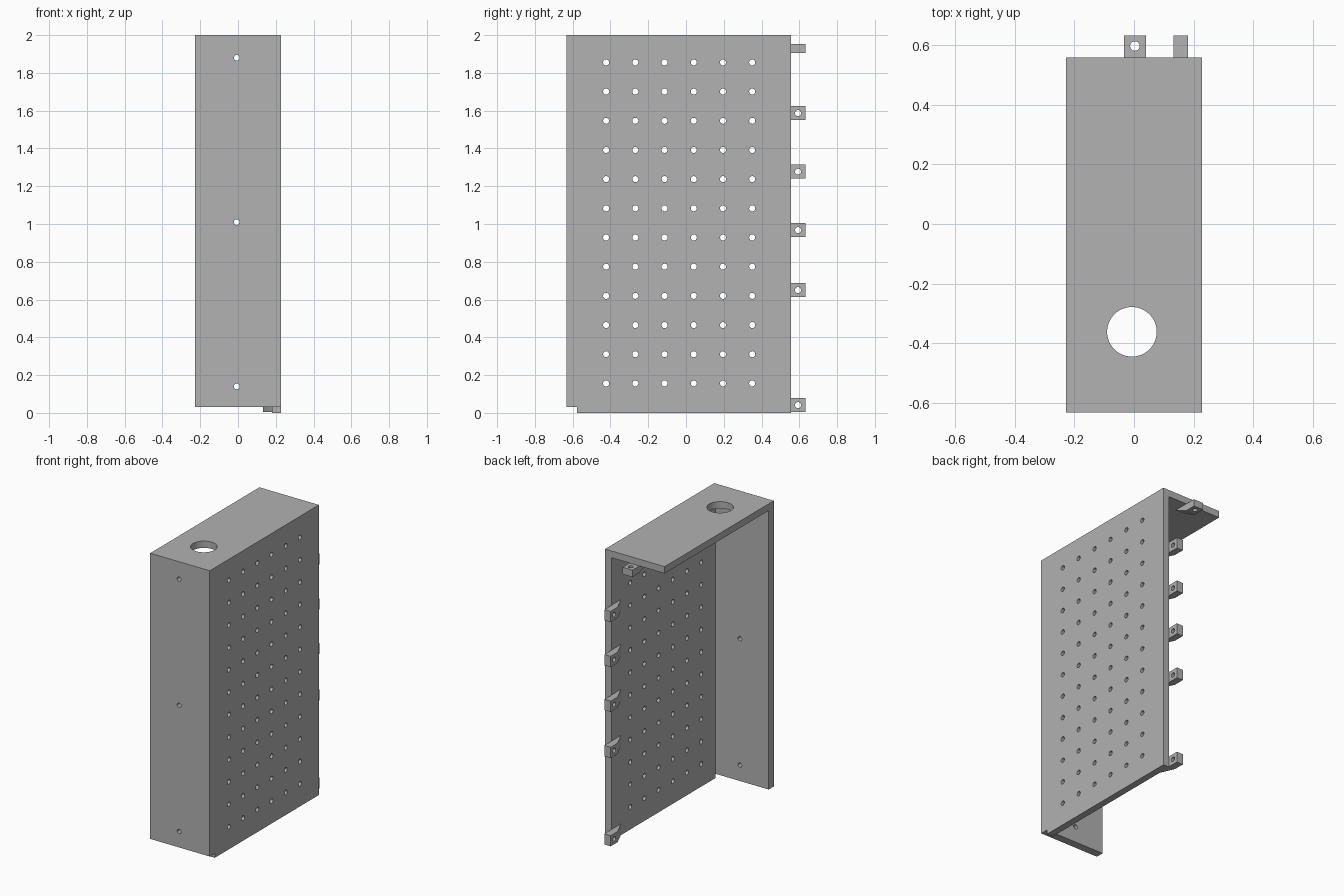
import bpy, bmesh
from mathutils import Matrix, Vector

if "Cube" in bpy.data.objects:
    bpy.data.objects.remove(bpy.data.objects["Cube"])

grey = bpy.data.materials.new("plain_grey")
grey.use_nodes = True
grey.diffuse_color = (0.445, 0.445, 0.445, 1)
grey.node_tree.nodes["Principled BSDF"].inputs["Base Color"].default_value = grey.diffuse_color

X0, X1 = -0.227, 0.227        # outer width
Y0, Y1 = -0.632, 0.557        # front face and rear rim
IN_X, IN_Y, IN_Z = 0.18, -0.577, 1.953   # inner faces of the walls


def to_object(name, bm):
    bmesh.ops.recalc_face_normals(bm, faces=bm.faces)
    mesh = bpy.data.meshes.new(name)
    bm.to_mesh(mesh)
    bm.free()
    mesh.materials.append(grey)
    obj = bpy.data.objects.new(name, mesh)
    bpy.context.collection.objects.link(obj)
    return obj


def prism(name, base, offset):
    bm = bmesh.new()
    face = bm.faces.new([bm.verts.new(p) for p in base])
    ext = bmesh.ops.extrude_face_region(bm, geom=[face])
    verts = [v for v in ext["geom"] if isinstance(v, bmesh.types.BMVert)]
    bmesh.ops.translate(bm, verts=verts, vec=offset)
    return to_object(name, bm)


def panel(name, lo, hi):
    base = [(lo[0], lo[1], lo[2]), (hi[0], lo[1], lo[2]),
            (hi[0], hi[1], lo[2]), (lo[0], hi[1], lo[2])]
    return prism(name, base, (0, 0, hi[2] - lo[2]))


def drill(obj, centres, axis, radius, sides=24):
    """Cut round holes along an axis and bake the result."""
    bm = bmesh.new()
    turn = Vector((0, 0, 1)).rotation_difference(Vector(axis)).to_matrix().to_4x4()
    for c in centres:
        bmesh.ops.create_cone(bm, cap_ends=True, segments=sides, radius1=radius,
                              radius2=radius, depth=0.2,
                              matrix=Matrix.Translation(c) @ turn)
    cutter = to_object("hole_cutter", bm)
    cutter.hide_render = True
    mod = obj.modifiers.new("holes", "BOOLEAN")
    mod.operation, mod.solver, mod.object = "DIFFERENCE", "EXACT", cutter
    graph = bpy.context.evaluated_depsgraph_get()
    baked = bpy.data.meshes.new_from_object(obj.evaluated_get(graph))
    obj.modifiers.clear()
    obj.data = baked
    bpy.data.objects.remove(cutter)


# Side panel with its grid of holes
side = panel("side_panel", (IN_X, IN_Y, 0), (X1, Y1, IN_Z))
grid = [(0.2, -0.423 + 0.1547 * i, 0.156 + 0.1545 * j)
        for i in range(6) for j in range(12)]
drill(side, grid, (1, 0, 0), 0.016)

# Front panel, stopping short of the base
front = panel("front_panel", (X0, Y0, 0.03), (X1, IN_Y, IN_Z))
drill(front, [(-0.007, -0.6, z) for z in (0.14, 1.01, 1.88)], (0, 1, 0), 0.015)

# Top panel with the large round opening
top = panel("top_panel", (X0, Y0, IN_Z), (X1, Y1, 2))
drill(top, [(-0.007, -0.361, 1.98)], (0, 0, 1), 0.083, 64)

# Tab outline: distance along y and distance in from the wall
TAB = [(0.45, 0), (0.632, 0), (0.632, 0.048), (Y1, 0.048)]
WIDTH = 0.074
parts = [side, front, top]

# Screw tabs along the rear edge of the side panel
for n, z in enumerate((0.041, 0.65, 0.968, 1.277, 1.587)):
    base = [(IN_X - d, y, z - WIDTH / 2) for y, d in TAB]
    tab = prism(f"side_tab_{n + 1}", base, (0, 0, WIDTH))
    drill(tab, [(IN_X, 0.593, z)], (1, 0, 0), 0.016)
    parts.append(tab)

# Screw tab under the top panel
base = [(0.003 - WIDTH / 2, y, IN_Z - d) for y, d in TAB]
tab = prism("top_tab", base, (WIDTH, 0, 0))
drill(tab, [(0.003, 0.596, IN_Z)], (0, 0, 1), 0.016)
parts.append(tab)

# Smooth hole walls, sharp edges elsewhere
bpy.ops.object.select_all(action="DESELECT")
for obj in parts:
    obj.select_set(True)
bpy.context.view_layer.objects.active = side
bpy.ops.object.shade_smooth_by_angle()
